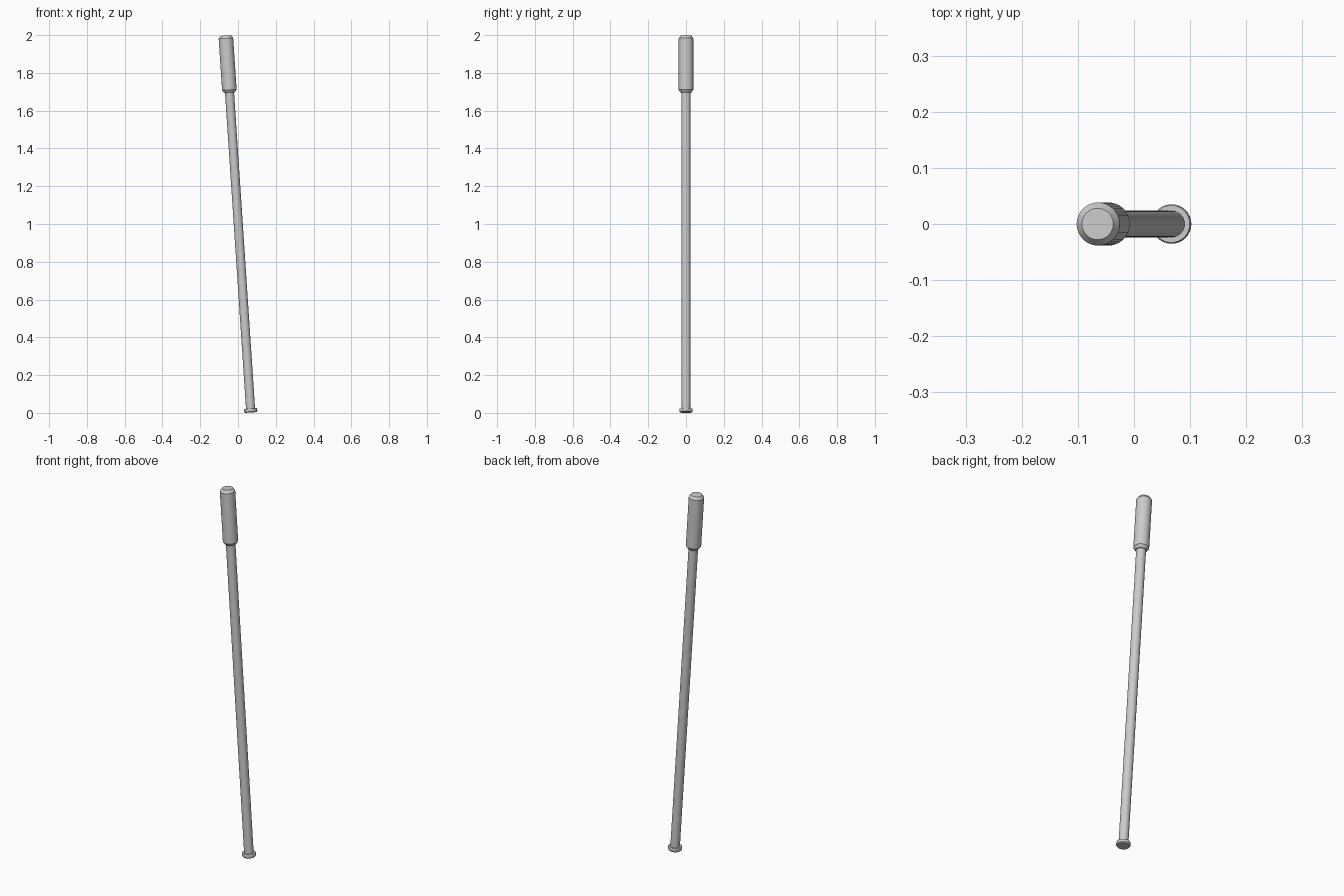
import bpy, bmesh, math
from mathutils import Matrix, Vector

if "Cube" in bpy.data.objects:
    bpy.data.objects.remove(bpy.data.objects["Cube"])

SIDES = 32
TILT = Matrix.Rotation(math.radians(-3.8), 4, 'Y')


def lathe(name, profile):
    """Closed solid of revolution from (radius, height) points, leaned over."""
    bm = bmesh.new()
    rings = []
    for r, z in profile:
        rings.append([bm.verts.new((r * math.cos(2 * math.pi * i / SIDES),
                                    r * math.sin(2 * math.pi * i / SIDES), z))
                      for i in range(SIDES)])
    for a, b in zip(rings, rings[1:]):
        for i in range(SIDES):
            j = (i + 1) % SIDES
            bm.faces.new((a[i], a[j], b[j], b[i]))
    bm.faces.new(rings[0][::-1])
    bm.faces.new(rings[-1])
    bm.transform(TILT)
    mesh = bpy.data.meshes.new(name)
    bm.to_mesh(mesh)
    bm.free()
    ob = bpy.data.objects.new(name, mesh)
    bpy.context.collection.objects.link(ob)
    bpy.ops.object.select_all(action='DESELECT')
    ob.select_set(True)
    bpy.context.view_layer.objects.active = ob
    bpy.ops.object.shade_smooth_by_angle(angle=math.radians(30))
    return ob


parts = [
    # flared foot disc
    lathe("foot_flange", [(0.031, 0), (0.035, 0.005), (0.035, 0.018), (0.033, 0.021)]),
    # long slender pole
    lathe("shaft", [(0.024, 0.01), (0.024, 1.72)]),
    # thick grip with chamfered ends
    lathe("grip", [(0.028, 1.697), (0.0385, 1.712), (0.0385, 1.985), (0.028, 2.0)]),
]

# centre on x, stand on z = 0
pts = [v.co for p in parts for v in p.data.vertices]
xs = [c.x for c in pts]
shift = Vector((-(min(xs) + max(xs)) / 2, 0, -min(c.z for c in pts)))
for p in parts:
    p.data.transform(Matrix.Translation(shift))
